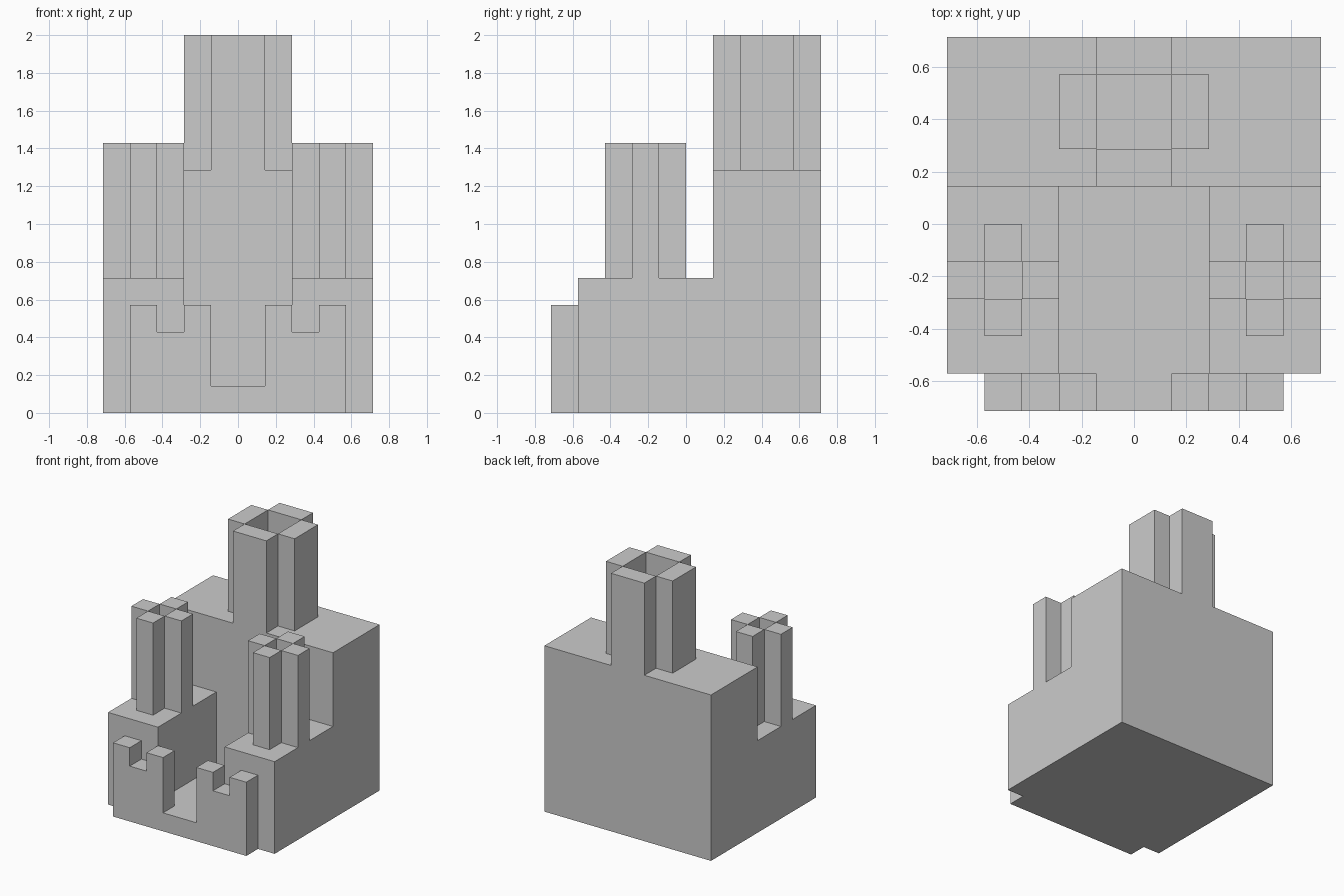
import bpy, bmesh
from mathutils import Vector

if "Cube" in bpy.data.objects:
    bpy.data.objects.remove(bpy.data.objects["Cube"])

U = 1 / 7          # one building block unit
solid = {}         # unit cell -> part name


def fill(part, x0, x1, y0, y1, z0, z1, mirror=False):
    """Claim a box of unit cells for a part, optionally mirrored across x = 0."""
    for x in range(x0, x1):
        for y in range(y0, y1):
            for z in range(z0, z1):
                solid[x, y, z] = part
                if mirror:
                    solid[-1 - x, y, z] = part


def ring(part, xs, ys, z0, z1, mirror=False):
    """Four upright pillars around an open shaft."""
    fill(part, xs[1], xs[2], ys[0], ys[1], z0, z1, mirror)
    fill(part, xs[1], xs[2], ys[2], ys[3], z0, z1, mirror)
    fill(part, xs[0], xs[1], ys[1], ys[2], z0, z1, mirror)
    fill(part, xs[2], xs[3], ys[1], ys[2], z0, z1, mirror)


# Main body: back block, two side blocks and the sunken floor between them
fill("body", -5, 5, 1, 5, 0, 9)
fill("body", 2, 5, -4, 1, 0, 5, mirror=True)
fill("body", -2, 2, -4, 1, 0, 1)

# Notched front wall with a central opening
fill("front_wall", -4, 4, -5, -4, 0, 1)
fill("front_wall", 1, 4, -5, -4, 1, 3, mirror=True)
fill("front_wall", 1, 2, -5, -4, 3, 4, mirror=True)
fill("front_wall", 3, 4, -5, -4, 3, 4, mirror=True)

# Tall back tower and the two slim side towers
ring("back_tower", (-2, -1, 1, 2), (1, 2, 4, 5), 9, 14)
ring("side_towers", (2, 3, 4, 5), (-3, -2, -1, 0), 5, 10, mirror=True)


def build(part):
    """Skin only the exposed cell sides, then merge coplanar faces."""
    bm = bmesh.new()
    for cell, owner in solid.items():
        if owner != part:
            continue
        centre = Vector(cell) + Vector((0.5, 0.5, 0.5))
        for axis in range(3):
            for s in (-1, 1):
                n = Vector((0, 0, 0))
                n[axis] = s
                if tuple(int(c + d) for c, d in zip(cell, n)) in solid:
                    continue
                a = Vector((0, 0, 0))
                a[(axis + 1) % 3] = 0.5
                b = n.cross(a)
                mid = centre + n * 0.5
                quad = (mid - a - b, mid + a - b, mid + a + b, mid - a + b)
                bm.faces.new([bm.verts.new(p * U) for p in quad])
    bmesh.ops.remove_doubles(bm, verts=bm.verts, dist=1e-4)
    bmesh.ops.dissolve_limit(bm, angle_limit=0.01, verts=bm.verts, edges=bm.edges)
    mesh = bpy.data.meshes.new(part)
    bm.to_mesh(mesh)
    bm.free()
    bpy.context.collection.objects.link(bpy.data.objects.new(part, mesh))


for name in ("body", "front_wall", "back_tower", "side_towers"):
    build(name)
